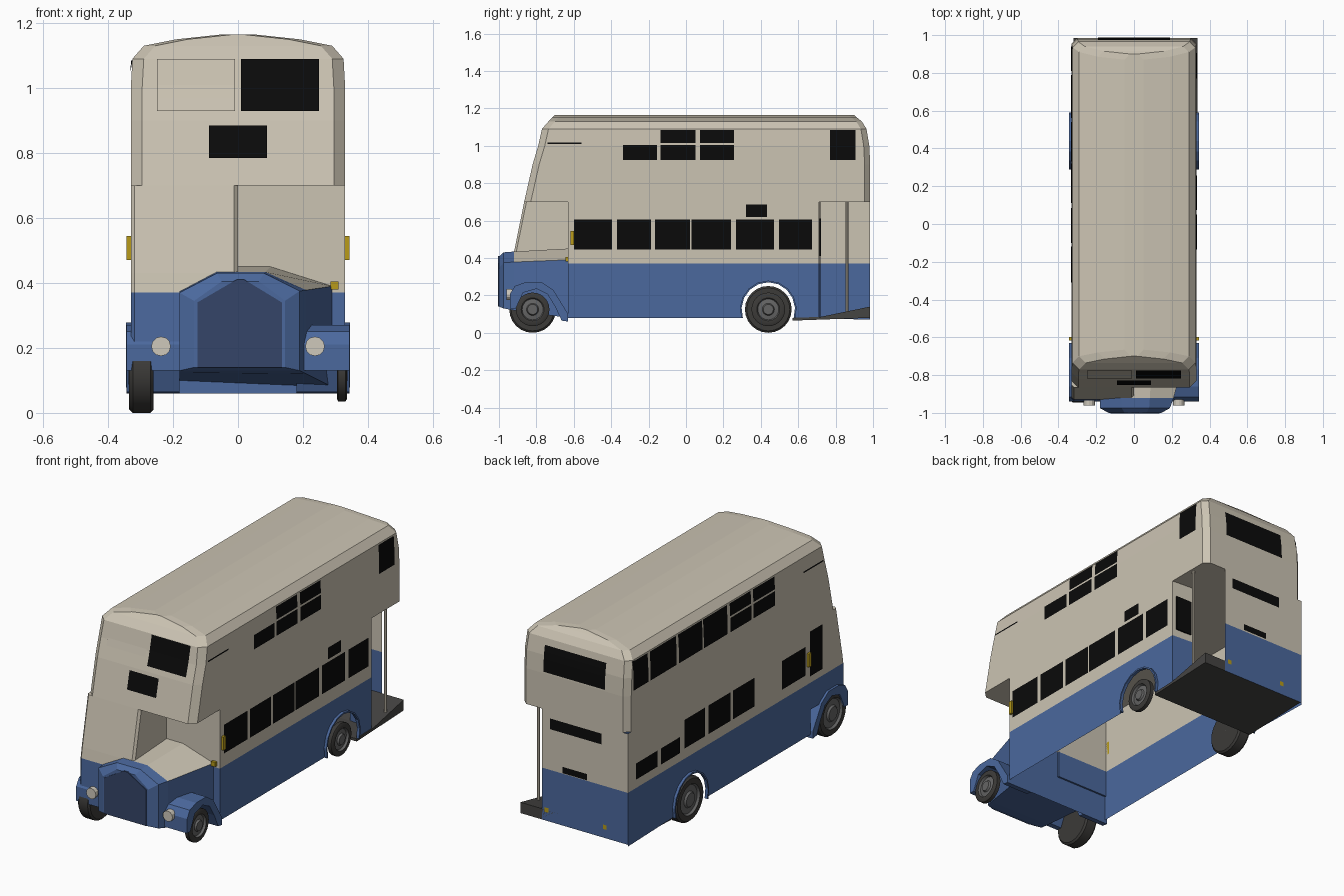
import bpy, bmesh, math
from mathutils import Vector
from mathutils.bvhtree import BVHTree

cube = bpy.data.objects.get("Cube")
if cube:
    bpy.data.objects.remove(cube)


def material(name, r, g, b):
    m = bpy.data.materials.new(name)
    m.use_nodes = True
    m.diffuse_color = (r, g, b, 1)
    node = next(n for n in m.node_tree.nodes if n.type == 'BSDF_PRINCIPLED')
    node.inputs["Base Color"].default_value = (r, g, b, 1)
    node.inputs["Roughness"].default_value = 0.8
    return m


CREAM = material("cream paint", .60, .55, .45)
BLUE = material("blue paint", .07, .14, .34)
GRILLE = material("dark blue", .035, .06, .14)
GLASS = material("black glass", .003, .003, .003)
TYRE = material("tyre rubber", .045, .043, .04)
RIM = material("wheel grey", .13, .13, .13)
FLOOR = material("platform grey", .06, .058, .055)
AMBER = material("amber", .48, .33, .01)
LAMP = material("lamp white", .62, .58, .5)
WAIST = 0.37


def finish(name, bm, mats, rule=None):
    bmesh.ops.recalc_face_normals(bm, faces=bm.faces)
    bm.normal_update()
    me = bpy.data.meshes.new(name)
    for m in mats:
        me.materials.append(m)
    if rule:
        for f in bm.faces:
            f.material_index = int(rule(f))
    bm.to_mesh(me)
    bm.free()
    ob = bpy.data.objects.new(name, me)
    bpy.context.collection.objects.link(ob)
    return ob


def two_tone(name, bm):
    """Split at the waistline: cream above, blue below."""
    bmesh.ops.bisect_plane(bm, geom=bm.verts[:] + bm.edges[:] + bm.faces[:],
                           plane_co=(0, 0, WAIST), plane_no=(0, 0, 1))
    return finish(name, bm, [CREAM, BLUE], lambda f: f.calc_center_median().z < WAIST)


def skin(rings, caps=True):
    bm = bmesh.new()
    loops = [[bm.verts.new(p) for p in ring] for ring in rings]
    n = len(loops[0])
    for a, b in zip(loops, loops[1:]):
        for i in range(n):
            bm.faces.new((a[i], a[(i + 1) % n], b[(i + 1) % n], b[i]))
    if caps:
        bm.faces.new(loops[0])
        bm.faces.new(loops[-1])
    return bm


def deck_ring(z, x0, x1, y0, y1, cf, cr):
    """Level outline with cut corners at the front and rear."""
    return [(x0 + cf, y0, z), (x1 - cf, y0, z), (x1, y0 + cf, z), (x1, y1 - cr, z),
            (x1 - cr, y1, z), (x0 + cr, y1, z), (x0, y1 - cr, z), (x0, y0 + cf, z)]


def sheet(name, pts):
    bm = bmesh.new()
    bm.faces.new([bm.verts.new(p) for p in pts])
    return two_tone(name, bm)


def extrude_x(name, profile, x0, x1, mat):
    return finish(name, skin([[(x, y, z) for y, z in profile] for x in (x0, x1)]), [mat])


def box(name, x, y, z, mat):
    return extrude_x(name, [(y[0], z[0]), (y[1], z[0]), (y[1], z[1]), (y[0], z[1])], x[0], x[1], mat)


def cylinder(name, centre, axis, r, depth, mat, sides=16):
    bm = bmesh.new()
    bmesh.ops.create_cone(bm, cap_ends=True, segments=sides, radius1=r, radius2=r, depth=depth)
    ob = finish(name, bm, [mat])
    ob.rotation_euler = Vector(axis).to_track_quat('Z', 'Y').to_euler()
    ob.location = centre
    return ob


# Upper deck with crowned roof
levels = [(.70, .33, -.865, .985), (.90, .33, -.82, .985), (1.0, .33, -.79, .98),
          (1.09, .325, -.77, .965), (1.13, .29, -.735, .94), (1.15, .19, -.715, .915),
          (1.165, .05, -.70, .90)]
upper = two_tone("upper_deck", skin([deck_ring(z, -w, w, f, r, .035, .03) for z, w, f, r in levels]))

# Driver's cab on one side of the bonnet
cab_levels = [(.22, -.935), (WAIST, -.93), (.43, -.92), (.70, -.865)]
cab = two_tone("driver_cab", skin([deck_ring(z, -.33, 0, f, -.62, .012, .004) for z, f in cab_levels]))

# Lower deck walls, open underneath, with rear wheel arches
AXLES = {"front": -.82, "rear": .44}
arch = [(.44 + .143 * math.cos(t), .125 + .145 * math.sin(t))
        for t in (math.radians(-18 + 216 * i / 10) for i in range(11))]


def side_wall(name, x, rear):
    outline = [(-.63, .08), (-.63, .70), (rear, .70), (rear, .07)] + arch
    return sheet(name, [(x, y, z) for y, z in outline])


def upright(name, x0, y0, x1, y1, z0):
    return sheet(name, [(x0, y0, z0), (x1, y1, z0), (x1, y1, .70), (x0, y0, .70)])


walls = [upper, cab,
         side_wall("left_wall", .33, .71),
         side_wall("right_wall", -.33, .985),
         upright("rear_wall", -.33, .985, .20, .985, .08),
         upright("front_bulkhead", -.33, -.63, .33, -.63, .06)]
upright("platform_partition", .33, .71, .19, .72, .08)

# Rear platform, pole and inner window
extrude_x("rear_platform", [(.57, .065), (.985, .08), (.985, .14), (.72, .085), (.57, .08)], -.32, .335, FLOOR)
cylinder("platform_pole", (.31, .86, .39), (0, 0, 1), .008, .62, CREAM, 8)
box("partition_window", (.21, .31), (.715, .723), (.41, .61), GLASS)

# Bonnet lofted from the cowl to the bulkhead
cowl = [(-.18, .13), (-.18, .37), (-.065, .43), (.08, .43), (.19, .375), (.19, .13)]
nose = [(-.135, .14), (-.135, .345), (-.05, .405), (.065, .405), (.145, .345), (.145, .14)]
root = [(-.18, .10), (-.18, .39), (-.065, .45), (.10, .45), (.29, .39), (.29, .08)]
middle = [(a * .8 + c * .2, b * .8 + d * .2) for (a, b), (c, d) in zip(cowl, root)]
stations = [(-1.0, nose), (-.975, cowl), (-.92, middle), (-.63, root)]
finish("bonnet", skin([[(x, y, z) for x, z in sec] for y, sec in stations]), [BLUE, CREAM],
       lambda f: f.normal.z > .3 and f.calc_center_median().y > -.9)
grille = [(-.125, .14), (-.125, .34), (-.005, .41), (.02, .41), (.135, .34), (.135, .14)]
finish("radiator_grille", skin([[(x, y, z) for x, z in grille] for y in (-1.004, -.997)]), [GRILLE])

# Front wings with lamps, arched over the wheels
wing = [(-.94, .13), (-.94, .21), (-.915, .25), (-.86, .27), (-.77, .27), (-.71, .23), (-.63, .10),
        (-.63, .06), (-.665, .065), (-.70, .14), (-.74, .205), (-.80, .235), (-.87, .215), (-.91, .13)]
for s, side in ((1, "left"), (-1, "right")):
    extrude_x(side + "_front_wing", wing, s * .18, s * .343, BLUE)
    cylinder(side + "_headlamp", (s * .237, -.945, .205), (0, -1, 0), .03, .03, LAMP, 12)
    box(side + "_indicator", (s * .33, s * .343), (-.618, -.598), (.47, .545), AMBER)
    # Rear arch lip
    inner = [(y, z) for y, z in arch]
    outer = [(.44 + (y - .44) * 1.06, .125 + (z - .125) * 1.06) for y, z in reversed(arch)]
    extrude_x(side + "_arch_lip", inner + outer, s * .328, s * .345, BLUE)
box("bulkhead_marker", (.285, .31), (-.645, -.628), (.38, .405), AMBER)


# Wheels turned from a profile of radius and outward offset
def wheel(name, y, side, r, inner_x, outer_x):
    depth = outer_x - inner_x
    prof = [(0, 0), (r * .92, 0), (r, .12 * depth), (r, .85 * depth), (r * .92, depth),
            (r * .68, depth), (r * .62, depth - .012), (r * .36, depth - .008),
            (r * .3, depth + .002), (0, depth + .002)]
    rings = [[(side * (inner_x + d), y + max(q, .0005) * math.cos(t), .125 + max(q, .0005) * math.sin(t))
              for t in (math.tau * i / 24 for i in range(24))] for q, d in prof]
    hub = Vector((0, y, .125))

    def is_rim(f):
        c = f.calc_center_median()
        c.x = 0
        return max((Vector((0, v.co.y, v.co.z)) - hub).length for v in f.verts) < r * .7
    ob = finish(name, skin(rings), [TYRE, RIM], is_rim)
    bpy.context.view_layer.objects.active = ob
    ob.select_set(True)
    bpy.ops.object.shade_smooth_by_angle(angle=math.radians(35))
    ob.select_set(False)


for end, y in AXLES.items():
    wheel(end + "_right_wheel", y, -1, .125, .26, .335)
    wheel(end + "_left_wheel", y, 1, .09, .305, .335)

# Thin plates laid onto the body skin
trees = [BVHTree.FromPolygons([v.co for v in o.data.vertices], [p.vertices[:] for p in o.data.polygons])
         for o in walls]
OUT = {"left": Vector((1, 0, 0)), "right": Vector((-1, 0, 0)),
       "front": Vector((0, -1, 0)), "rear": Vector((0, 1, 0))}


def plate(name, face, u, z, mat, lift=.004, n=4):
    out = OUT[face]
    across = Vector((abs(out.y), abs(out.x), 0))
    bm = bmesh.new()
    grid = []
    for i in range(n + 1):
        for j in range(n + 1):
            start = out * 2 + across * (u[0] + (u[1] - u[0]) * i / n) + Vector((0, 0, z[0] + (z[1] - z[0]) * j / n))
            hits = [h for h in (t.ray_cast(start, -out) for t in trees) if h[0]]
            hit = min(hits, key=lambda h: h[3])[0]
            grid.append(bm.verts.new(hit + out * lift))
    for i in range(n):
        for j in range(n):
            k = i * (n + 1) + j
            bm.faces.new((grid[k], grid[k + n + 1], grid[k + n + 2], grid[k + 1]))
    ob = finish(name, bm, [mat])
    if sum((p.normal for p in ob.data.polygons), Vector()).dot(out) < 0:
        ob.data.flip_normals()


LOW, HIGH, TOP, FULL = (.445, .605), (.925, 1.005), (1.015, 1.085), (.925, 1.085)
for i, u in enumerate([(-.60, -.395), (-.37, -.187), (-.166, .022), (.03, .24), (.267, .47), (.497, .674)]):
    plate(f"left_lower_window_{i}", "left", u, LOW, GLASS)
for i, u in enumerate([(-.135, .05), (.075, .257)]):
    plate(f"left_upper_window_{i}", "left", u, HIGH, GLASS)
    plate(f"left_vent_window_{i}", "left", u, TOP, GLASS)
plate("left_upper_front_window", "left", (-.337, -.155), HIGH, GLASS)
plate("left_upper_rear_window", "left", (.77, .905), FULL, GLASS)
plate("left_sign", "left", (.32, .433), (.62, .685), GLASS)
for s in ("left", "right"):
    plate(s + "_front_glazing_slit", s, (-.74, -.56), (1.008, 1.016), GLASS)

for i, u in enumerate([(.81, .94), (.56, .79), (.33, .54), (.11, .32)]):
    plate(f"right_upper_window_{i}", "right", u, FULL, GLASS)
for i, u in enumerate([(-.10, .085), (-.31, -.12)]):
    plate(f"right_upper_front_window_{i}", "right", u, HIGH, GLASS)
    plate(f"right_vent_window_{i}", "right", u, TOP, GLASS)
for i, u in enumerate([(.73, .92), (.53, .70)]):
    plate(f"right_low_window_{i}", "right", u, (.42, .51), GLASS)
for i, u in enumerate([(.31, .49), (.085, .28), (-.13, .06), (-.58, -.37)]):
    plate(f"right_lower_window_{i}", "right", u, (.43, .59), GLASS)
plate("cab_door_window", "right", (-.73, -.62), (.41, .66), GLASS)

# Front and rear glazing, signs and lamps
plate("front_upper_window", "front", (.01, .25), (.93, 1.09), GLASS, .006)
plate("front_blank_window", "front", (-.25, -.01), (.93, 1.09), CREAM, .006)
plate("front_sign", "front", (-.09, .09), (.785, .885), GLASS, .006)
plate("rear_upper_window", "rear", (-.19, .19), (.91, 1.055), GLASS)
plate("rear_sign_panel", "rear", (-.2, .2), (.74, .83), CREAM)
plate("rear_lower_window", "rear", (-.17, .15), (.60, .66), GLASS)
plate("rear_number_plate", "rear", (-.08, .07), (.375, .41), GLASS)
for x in (-.19, .17):
    plate("rear_lamp", "rear", (x - .012, x + .012), (.13, .155), AMBER)
